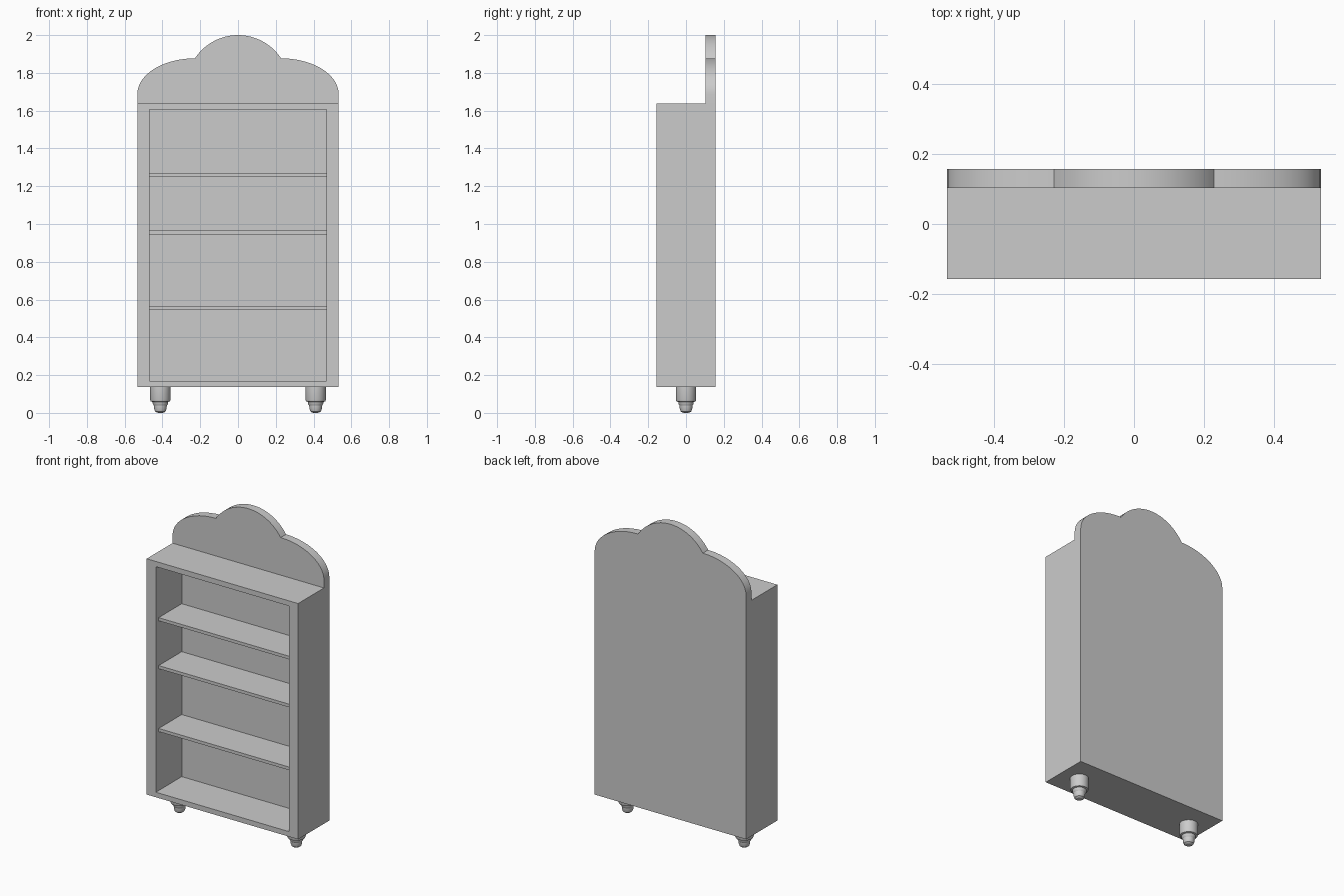
import bpy, bmesh, math

if "Cube" in bpy.data.objects:
    bpy.data.objects.remove(bpy.data.objects["Cube"])

W, D = 0.533, 0.157            # half width, half depth
Z0, Z1 = 0.138, 1.638          # case bottom and top
IW, IZ0, IZ1 = 0.468, 0.17, 1.605   # opening
BACK = 0.103                   # front of back board


def make(name, bm, smooth=False):
    bmesh.ops.recalc_face_normals(bm, faces=bm.faces)
    me = bpy.data.meshes.new(name)
    bm.to_mesh(me)
    bm.free()
    ob = bpy.data.objects.new(name, me)
    bpy.context.collection.objects.link(ob)
    if smooth:
        bpy.ops.object.select_all(action='DESELECT')
        ob.select_set(True)
        bpy.context.view_layer.objects.active = ob
        bpy.ops.object.shade_smooth_by_angle(angle=math.radians(30))
    return ob


def box(x0, x1, y0, y1, z0, z1):
    bm = bmesh.new()
    bmesh.ops.create_cube(bm, size=1)
    for v in bm.verts:
        v.co = (x1 if v.co.x > 0 else x0,
                y1 if v.co.y > 0 else y0,
                z1 if v.co.z > 0 else z0)
    return bm


# Case: a box with a recess pushed into the front face
bm = box(-W, W, -D, D, Z0, Z1)
front = min(bm.faces, key=lambda f: f.calc_center_median().y)
bmesh.ops.inset_region(bm, faces=[front], thickness=0.03)
mid = (Z0 + Z1) / 2
for v in front.verts:
    v.co = (IW if v.co.x > 0 else -IW, -D, IZ1 if v.co.z > mid else IZ0)
ext = bmesh.ops.extrude_discrete_faces(bm, faces=[front])
for v in ext['faces'][0].verts:
    v.co.y = BACK
make("bookcase_case", bm)

# Shelves, set back slightly from the front
for i, z in enumerate((0.545, 0.945, 1.25)):
    make(f"shelf_{i + 1}", box(-IW, IW, -D + 0.028, BACK, z, z + 0.02))

# Scalloped crest: side lobes are quarter ellipses, the centre is an arc
cusp, top = 0.228, 2.0
left = [(-W, Z1)]
for i in range(13):
    a = math.pi / 2 * i / 12
    left.append((-cusp - (W - cusp) * math.cos(a), 1.688 + 0.189 * math.sin(a)))
R = 0.273
a0 = math.asin(cusp / R)
for i in range(1, 13):
    a = -a0 * (1 - i / 12)
    left.append((R * math.sin(a), top - R + R * math.cos(a)))
outline = left + [(-x, z) for x, z in reversed(left[:-1])]
bm = bmesh.new()
face = bm.faces.new([bm.verts.new((x, BACK, z)) for x, z in outline])
ext = bmesh.ops.extrude_face_region(bm, geom=[face], use_keep_orig=True)
for g in ext['geom']:
    if isinstance(g, bmesh.types.BMVert):
        g.co.y = D
make("crest", bm, True)

# Turned feet
profile = [(0, Z0), (0.054, Z0), (0.054, 0.07), (0.051, 0.061), (0.041, 0.058),
           (0.04, 0.047), (0.034, 0.038), (0.033, 0.022), (0.028, 0.008),
           (0.018, 0.001), (0, 0)]
for side, x in (("left", -0.411), ("right", 0.411)):
    bm = bmesh.new()
    vs = [bm.verts.new((x + r, 0, z)) for r, z in profile]
    es = [bm.edges.new(p) for p in zip(vs, vs[1:])]
    bmesh.ops.spin(bm, geom=vs + es, cent=(x, 0, 0), axis=(0, 0, 1),
                   angle=math.tau, steps=32, use_merge=True)
    bmesh.ops.remove_doubles(bm, verts=bm.verts, dist=1e-5)
    make(f"{side}_foot", bm, True)
